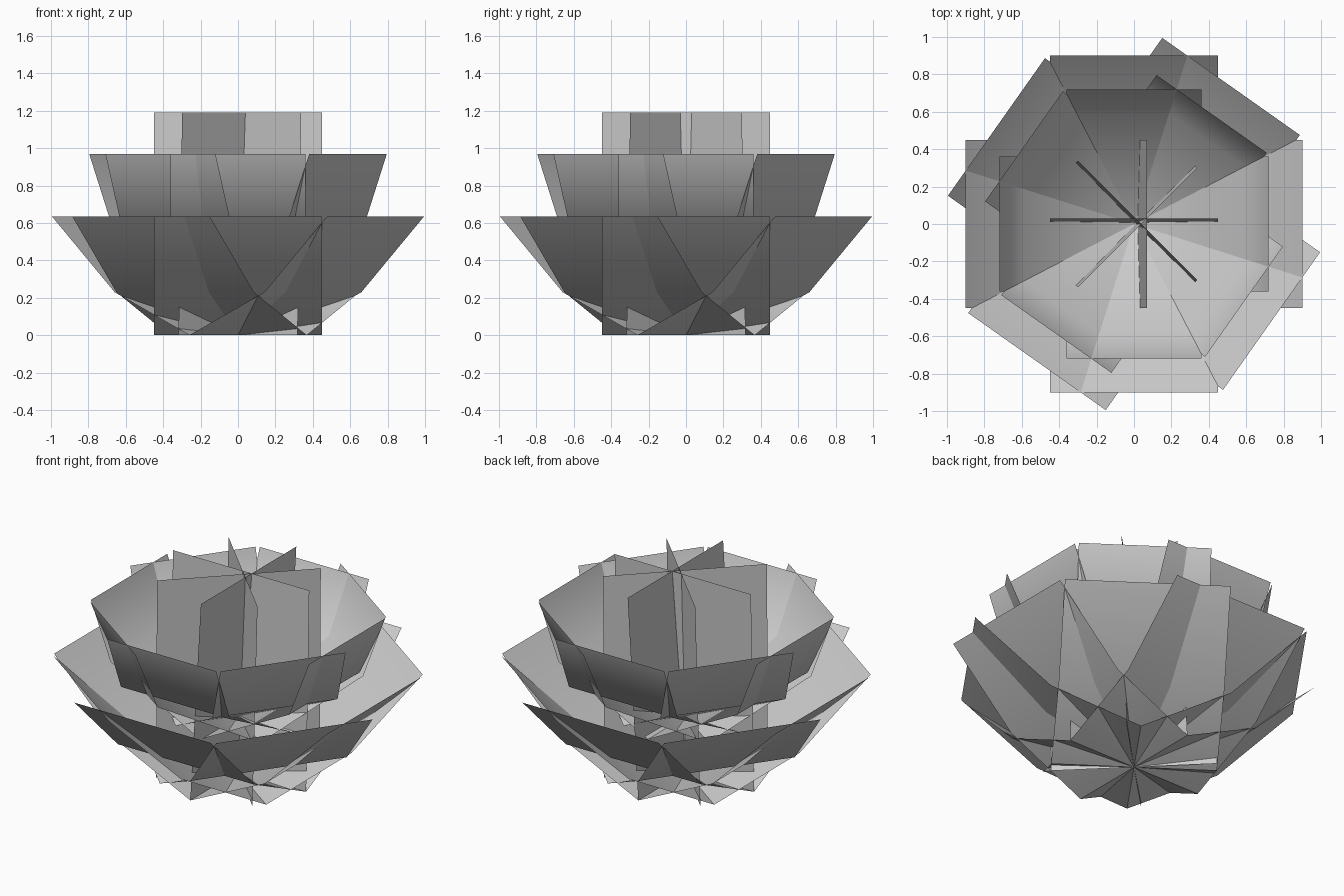
import bpy
from math import radians, sin, cos

if "Cube" in bpy.data.objects:
    bpy.data.objects.remove(bpy.data.objects["Cube"])


def sheet(name, rows, half_width, angle, smooth=True):
    """Flat card: rows of (distance along the normal, height), turned about z."""
    a = radians(angle)
    n, t = (cos(a), sin(a)), (-sin(a), cos(a))
    verts = [(n[0] * r + t[0] * s, n[1] * r + t[1] * s, z)
             for r, z in rows for s in (-half_width, half_width)]
    faces = [(2 * i, 2 * i + 1, 2 * i + 3, 2 * i + 2) for i in range(len(rows) - 1)]
    mesh = bpy.data.meshes.new(name)
    mesh.from_pydata(verts, [], faces)
    for p in mesh.polygons:
        p.use_smooth = smooth
    obj = bpy.data.objects.new(name, mesh)
    bpy.context.collection.objects.link(obj)
    return obj


# Two tiers of bent leaves, each with a square set and a turned set
tiers = {
    "outer_leaf": ([(0, 0), (0.49, 0.23), (0.90, 0.635)], 0.45),
    "inner_leaf": ([(0, 0.33), (0.59, 0.635), (0.72, 0.97)], 0.36),
}
for name, (profile, half_width) in tiers.items():
    for turn in (0, 54.8):
        for k in range(4):
            sheet(name, profile, half_width, turn + 90 * k)

# Upright crossed leaves in the middle, each leaning slightly
for angle, lean in ((0, 0.07), (90, 0.03), (45, 0.028), (-45, 0.028)):
    sheet("upright_leaf", [(0, 0), (lean, 1.19)], 0.45, angle, False)
